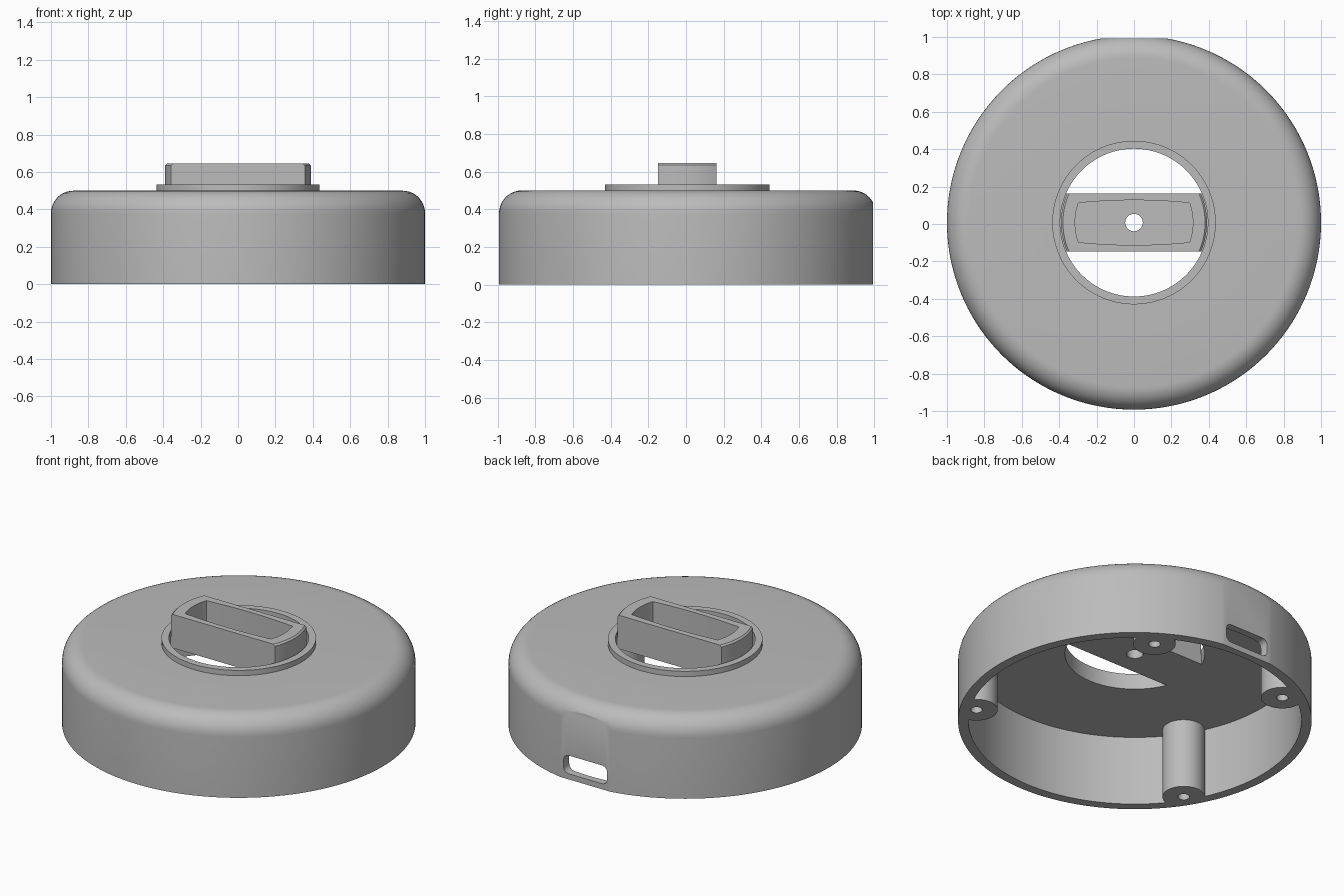
import bpy, bmesh, math
from mathutils import Vector, Matrix

cube = bpy.data.objects.get("Cube")
if cube:
    bpy.data.objects.remove(cube, do_unlink=True)

SHIFT = 0.0075          # the flat at the back moves the round body off centre
CEIL, TOP = 0.435, 0.5  # underside and top of the cover plate

grey = bpy.data.materials.new("matte grey")
grey.use_nodes = True
grey.diffuse_color = (0.5, 0.5, 0.5, 1)
grey.node_tree.nodes["Principled BSDF"].inputs["Base Color"].default_value = (0.5, 0.5, 0.5, 1)


def circle(r, n, cx=0, cy=0):
    return [(cx + r * math.cos(math.tau * i / n), cy + r * math.sin(math.tau * i / n))
            for i in range(n)]


def loft(name, rings, closed=False):
    """Join equal-length outlines, given as (points, z); cap the ends unless closed."""
    bm = bmesh.new()
    loops = [[bm.verts.new((x, y, z)) for x, y in pts] for pts, z in rings]
    pairs = list(zip(loops, loops[1:]))
    if closed:
        pairs.append((loops[-1], loops[0]))
    else:
        bm.faces.new(loops[0])
        bm.faces.new(loops[-1])
    for a, b in pairs:
        for i in range(len(a)):
            j = (i + 1) % len(a)
            bm.faces.new((a[i], a[j], b[j], b[i]))
    bmesh.ops.recalc_face_normals(bm, faces=bm.faces)
    mesh = bpy.data.meshes.new(name)
    bm.to_mesh(mesh)
    bm.free()
    mesh.materials.append(grey)
    obj = bpy.data.objects.new(name, mesh)
    bpy.context.collection.objects.link(obj)
    return obj


def activate(obj):
    bpy.ops.object.select_all(action="DESELECT")
    obj.select_set(True)
    bpy.context.view_layer.objects.active = obj


def cut(obj, cutter):
    mod = obj.modifiers.new("cut", "BOOLEAN")
    mod.operation, mod.solver, mod.object = "DIFFERENCE", "EXACT", cutter
    activate(obj)
    bpy.ops.object.modifier_apply(modifier=mod.name)
    bpy.data.objects.remove(cutter, do_unlink=True)


def finish(obj):
    activate(obj)
    bpy.ops.object.shade_smooth_by_angle(angle=math.radians(30))
    obj.location.y = SHIFT


# Round cover: outer wall, rounded shoulder, raised collar, hole and cavity
N, FILLET = 144, 0.12
profile = [(1, 0)]
for k in range(11):
    a = math.pi / 2 * k / 10
    profile.append((1 - FILLET + FILLET * math.cos(a), TOP - FILLET + FILLET * math.sin(a)))
profile += [(0.437, TOP), (0.437, 0.533), (0.395, 0.533), (0.395, CEIL), (0.942, CEIL), (0.942, 0)]
cover = loft("round_cover", [(circle(r, N), z) for r, z in profile], closed=True)

# Flat panel on the back
block = [(-0.5, 0.985), (0.5, 0.985), (0.5, 1.2), (-0.5, 1.2)]
cut(cover, loft("flat_cutter", [(block, -0.1), (block, 0.7)]))

# Rounded cable slot through the flat panel
W, H, R = 0.15, 0.057, 0.035
slot = []
for q, (sx, sz) in enumerate([(1, 1), (-1, 1), (-1, -1), (1, -1)]):
    for k in range(7):
        a = math.pi / 2 * (q + k / 6)
        slot.append((sx * (W - R) + R * math.cos(a), sz * (H - R) + R * math.sin(a)))
slot_cutter = loft("slot_cutter", [(slot, 0.85), (slot, 1.1)])
slot_cutter.data.transform(Matrix.Translation((0, 0, 0.092)) @ Matrix.Rotation(-math.pi / 2, 4, "X"))
cut(cover, slot_cutter)
finish(cover)


# Raised bridge across the hole, with a pocket and a round floor hole
def bar_outline(r, h, bulge=0.0, n=16):
    """Bar with ends on a circle of radius r and sides at +-h, bowed out by bulge."""
    xc = math.sqrt(r * r - h * h)
    half = []
    for k in range(n):
        y = -h + 2 * h * k / n
        half.append((math.sqrt(r * r - y * y), y))
    for k in range(n):
        t = 1 - 2 * k / n
        half.append((xc * t, h + bulge * (1 - t * t)))
    return half + [(-x, -y) for x, y in half]


pocket = bar_outline(0.315, 0.105, 0.015)
hole = [tuple(Vector(p).normalized() * 0.047) for p in pocket]
root, bar, rim = (bar_outline(r, 0.155) for r in (0.397, 0.39, 0.38))
FLOOR = 0.49
bridge = loft("bridge", [
    (root, CEIL), (root, TOP), (bar, TOP), (bar, 0.635), (rim, 0.645),
    (pocket, 0.645), (pocket, FLOOR), (hole, FLOOR), (hole, CEIL)], closed=True)
finish(bridge)

# Four screw posts with blind bores, blended into the wall
for side, label in ((1, "left"), (-1, "right")):
    for end, px, py in (("front", 0.765, -0.482), ("back", 0.472, 0.735)):
        post = []
        for p in circle(0.12, 48, side * px, py):
            v = Vector(p)
            post.append(tuple(v * min(1, 0.946 / v.length)))
        bore = circle(0.033, 48, side * px, py)
        finish(loft(f"screw_post_{end}_{label}",
                    [(post, CEIL + 0.005), (post, 0), (bore, 0), (bore, 0.3)]))
